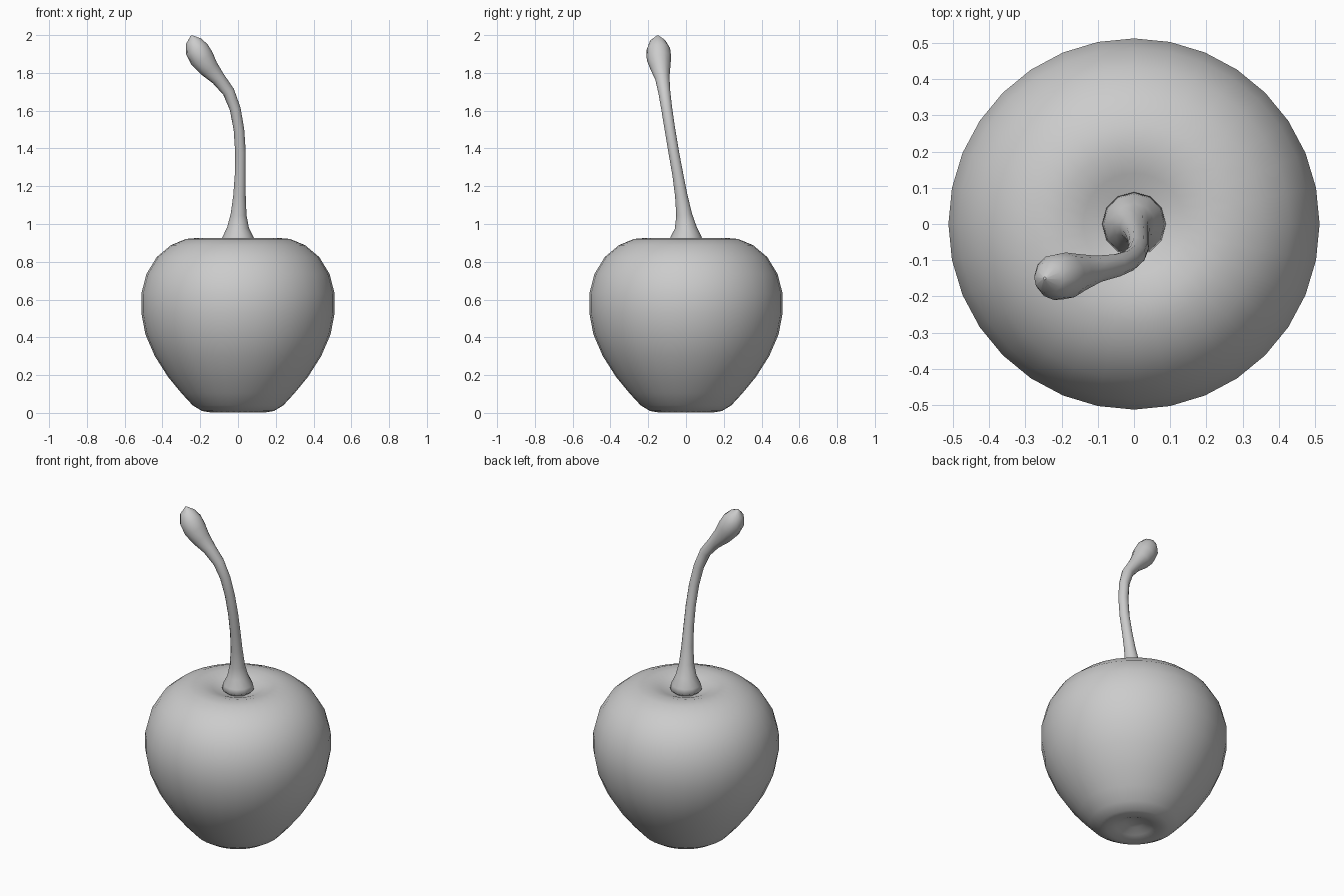
import bpy, bmesh, math

if "Cube" in bpy.data.objects:
    bpy.data.objects.remove(bpy.data.objects["Cube"])

# Cherry fruit: lathed profile (radius, height), dimpled top and bottom
profile = [(0, 0.045), (0.05, 0.04), (0.1, 0.018), (0.15, 0.003), (0.19, 0.01),
           (0.24, 0.04), (0.30, 0.105), (0.37, 0.19), (0.44, 0.30), (0.49, 0.415),
           (0.512, 0.53), (0.512, 0.63), (0.485, 0.735), (0.43, 0.825),
           (0.355, 0.888), (0.275, 0.921), (0.205, 0.927), (0.14, 0.91), (0.08, 0.885), (0, 0.87)]
bm = bmesh.new()
verts = [bm.verts.new((r, 0, z)) for r, z in profile]
edges = [bm.edges.new(p) for p in zip(verts, verts[1:])]
bmesh.ops.spin(bm, geom=verts + edges, axis=(0, 0, 1), cent=(0, 0, 0),
               angle=math.tau, steps=32, use_merge=True)
bmesh.ops.remove_doubles(bm, verts=bm.verts, dist=0.0005)
bmesh.ops.recalc_face_normals(bm, faces=bm.faces)
mesh = bpy.data.meshes.new("cherry_fruit")
bm.to_mesh(mesh)
bm.free()
fruit = bpy.data.objects.new("cherry_fruit", mesh)
bpy.context.collection.objects.link(fruit)
for p in mesh.polygons:
    p.use_smooth = True

# Stem: bent tube with flared foot and bulbous tip (x, y, z, radius)
path = [(0, 0, 0.885, 0.07), (0, 0, 0.90, 0.088), (0, 0, 0.93, 0.083),
        (0, -0.001, 0.98, 0.058), (0.003, -0.01, 1.05, 0.042), (0.008, -0.025, 1.15, 0.033),
        (0.012, -0.043, 1.26, 0.029), (0.013, -0.065, 1.38, 0.028),
        (0.005, -0.085, 1.50, 0.028), (-0.015, -0.102, 1.61, 0.029),
        (-0.05, -0.115, 1.70, 0.032), (-0.105, -0.125, 1.77, 0.038),
        (-0.155, -0.135, 1.825, 0.053), (-0.19, -0.143, 1.875, 0.065),
        (-0.218, -0.147, 1.925, 0.063), (-0.236, -0.15, 1.968, 0.042),
        (-0.246, -0.15, 1.998, 0.004)]
curve = bpy.data.curves.new("stem", 'CURVE')
curve.dimensions = '3D'
curve.bevel_depth = 1.0
curve.bevel_resolution = 4
curve.use_fill_caps = True
spline = curve.splines.new('POLY')
spline.points.add(len(path) - 1)
for pt, (x, y, z, r) in zip(spline.points, path):
    pt.co = (x, y, z, 1)
    pt.radius = r
spline.use_smooth = True
stem = bpy.data.objects.new("stem", curve)
bpy.context.collection.objects.link(stem)
bpy.context.view_layer.objects.active = stem
stem.select_set(True)
bpy.ops.object.convert(target='MESH')
bpy.ops.object.shade_smooth()
